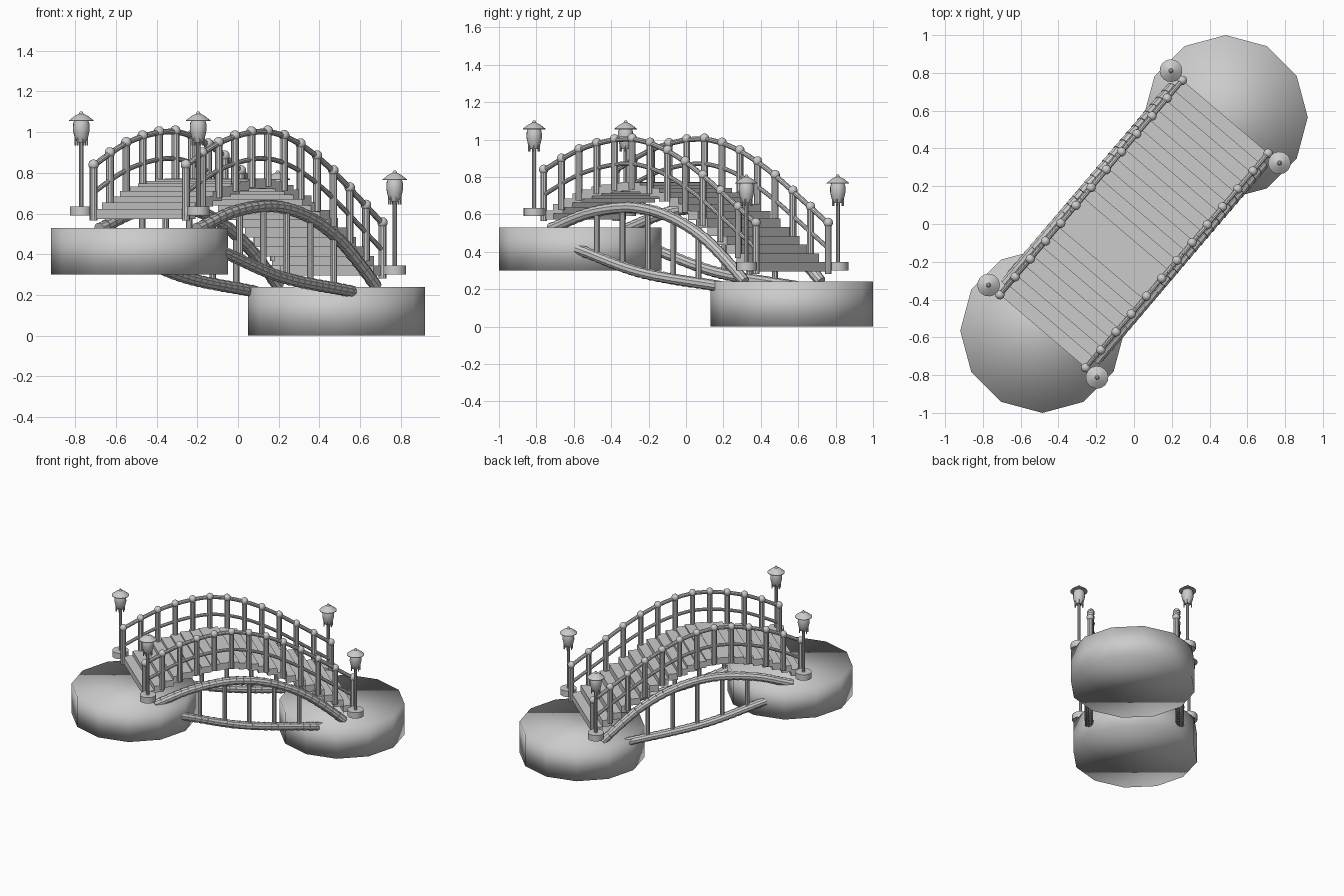
import bpy, bmesh, math
from mathutils import Vector, Matrix

if "Cube" in bpy.data.objects:
    bpy.data.objects.remove(bpy.data.objects["Cube"])

ANGLE = math.atan2(0.7616, 0.648)      # bridge runs diagonally; parts are built along local x
HALF = 0.745                           # half length of the railing


def curve(points):
    """Smooth height function through (x, z) points."""
    def slope(i):
        a, b = points[max(i - 1, 0)], points[min(i + 1, len(points) - 1)]
        return (b[1] - a[1]) / (b[0] - a[0])

    def f(x):
        i = 0
        while i < len(points) - 2 and x > points[i + 1][0]:
            i += 1
        (x0, z0), (x1, z1) = points[i], points[i + 1]
        h = x1 - x0
        t = (x - x0) / h
        return ((2*t**3 - 3*t*t + 1) * z0 + (t**3 - 2*t*t + t) * h * slope(i)
                + (3*t*t - 2*t**3) * z1 + (t**3 - t*t) * h * slope(i + 1))
    return f


rail_z = curve([(-0.745, 0.84), (-0.62, 0.90), (-0.497, 0.95), (-0.3725, 0.983),
                (-0.248, 1.003), (-0.124, 1.007), (0, 0.985), (0.124, 0.944),
                (0.248, 0.885), (0.3725, 0.812), (0.497, 0.728), (0.745, 0.556)])
arch_z = curve([(-0.66, 0.53), (-0.42, 0.605), (-0.165, 0.637), (0.03, 0.62),
                (0.227, 0.56), (0.407, 0.465), (0.556, 0.35), (0.67, 0.25)])
beam_z = curve([(-0.48, 0.41), (-0.05, 0.29), (0.51, 0.215)])


def finish(name, bm, rotated=True, smooth=35):
    bmesh.ops.recalc_face_normals(bm, faces=bm.faces)
    me = bpy.data.meshes.new(name)
    bm.to_mesh(me)
    bm.free()
    ob = bpy.data.objects.new(name, me)
    bpy.context.collection.objects.link(ob)
    if rotated:
        ob.rotation_euler[2] = ANGLE
    bpy.ops.object.select_all(action='DESELECT')
    ob.select_set(True)
    bpy.context.view_layer.objects.active = ob
    if smooth:
        bpy.ops.object.shade_smooth_by_angle(angle=math.radians(smooth))
    return ob


def rod(bm, a, b, r, sides=10, r2=None):
    a, b = Vector(a), Vector(b)
    d = b - a
    m = Matrix.Translation((a + b) / 2) @ d.to_track_quat('Z', 'Y').to_matrix().to_4x4()
    bmesh.ops.create_cone(bm, cap_ends=True, segments=sides, radius1=r,
                          radius2=r if r2 is None else r2, depth=d.length, matrix=m)


def ball(bm, p, r):
    bmesh.ops.create_uvsphere(bm, u_segments=10, v_segments=7, radius=r,
                              matrix=Matrix.Translation(p))


def segments(bm, f, x0, x1, y, dz, n, r, taper=1.0):
    """Chain of short rods following a height function."""
    for i in range(n):
        a, b = x0 + (x1 - x0) * i / n, x0 + (x1 - x0) * (i + 1) / n
        rod(bm, (a, y, f(a) + dz), (b, y, f(b) + dz), r, r2=r * taper)


def lathe(bm, profile, x, y, z, sides):
    rings = []
    for r, h in profile:
        rings.append([bm.verts.new((x + r * math.cos(2 * math.pi * k / sides),
                                    y + r * math.sin(2 * math.pi * k / sides), z + h))
                      for k in range(sides)])
    for a, b in zip(rings, rings[1:]):
        for k in range(sides):
            bm.faces.new((a[k], a[k-1], b[k-1], b[k]))
    bm.faces.new(rings[0])
    bm.faces.new(rings[-1])


# Two twelve-sided banks
for name, s, z0, z1 in (("high_bank", -1, 0.30, 0.53), ("low_bank", 1, 0.0, 0.24)):
    bm = bmesh.new()
    rod(bm, (0.485 * s, 0.565 * s, z0), (0.485 * s, 0.565 * s, z1), 0.435, 12)
    # align a vertex with the world axes
    finish(name, bm, False, 180)

# Stepped deck planks
bm = bmesh.new()
N = 22
step = 2 * HALF / N
for i in range(N):
    x = -HALF + step * (i + 0.5)
    m = Matrix.Translation((x, 0, rail_z(x) - 0.235 - 0.0245)) @ Matrix.Diagonal((step * 1.02, 0.6, 0.049, 1))
    bmesh.ops.create_cube(bm, size=1, matrix=m)
finish("deck_planks", bm, smooth=0)

for side, s in (("left", 1), ("right", -1)):
    # Railing: posts, ball tops, two rails
    y = 0.298 * s
    bm = bmesh.new()
    for i in range(13):
        x = -HALF + 2 * HALF * i / 12
        z = rail_z(x)
        rod(bm, (x, y, z - 0.275), (x, y, z), 0.019)
        ball(bm, (x, y, z), 0.026)
    finish(side + "_posts", bm)
    bm = bmesh.new()
    segments(bm, rail_z, -HALF, HALF, y, -0.005, 36, 0.014)
    segments(bm, rail_z, -HALF, HALF, y, -0.137, 36, 0.012)
    finish(side + "_rails", bm)

    # Ribbed support arch, lower beam and struts
    y = 0.315 * s
    bm = bmesh.new()
    segments(bm, arch_z, -0.68, 0.68, y, 0, 28, 0.032, 0.88)
    finish(side + "_arch", bm)
    bm = bmesh.new()
    segments(bm, beam_z, -0.49, 0.52, y, 0, 22, 0.031, 0.88)
    finish(side + "_lower_beam", bm)
    bm = bmesh.new()
    for i in range(-2, 3):
        x = 0.178 * i
        rod(bm, (x, y, beam_z(x)), (x, y, arch_z(x)), 0.016)
    finish(side + "_struts", bm)

    # Lanterns at both ends
    for end, x, z in (("high", -HALF, 0.59), ("low", HALF, 0.30)):
        y2 = 0.377 * s
        bm = bmesh.new()
        lathe(bm, [(0.057, 0), (0.057, 0.045)], x, y2, z, 12)
        rod(bm, (x, y2, z + 0.04), (x, y2, z + 0.38), 0.011)
        finish(f"{side}_{end}_lamp_post", bm)
        bm = bmesh.new()
        lathe(bm, [(0.022, 0.36), (0.034, 0.385), (0.042, 0.42), (0.041, 0.45), (0.032, 0.475)],
              x, y2, z, 12)
        for k in range(6):
            a = k * math.pi / 3
            px, py = x + 0.03 * math.cos(a), y2 + 0.03 * math.sin(a)
            rod(bm, (px, py, z + 0.345), (px, py, z + 0.39), 0.004, 6)
        finish(f"{side}_{end}_lantern", bm)
        bm = bmesh.new()
        lathe(bm, [(0.06, 0.464), (0.06, 0.468), (0.032, 0.49), (0.012, 0.5), (0.006, 0.512)],
              x, y2, z, 16)
        finish(f"{side}_{end}_lantern_roof", bm)
